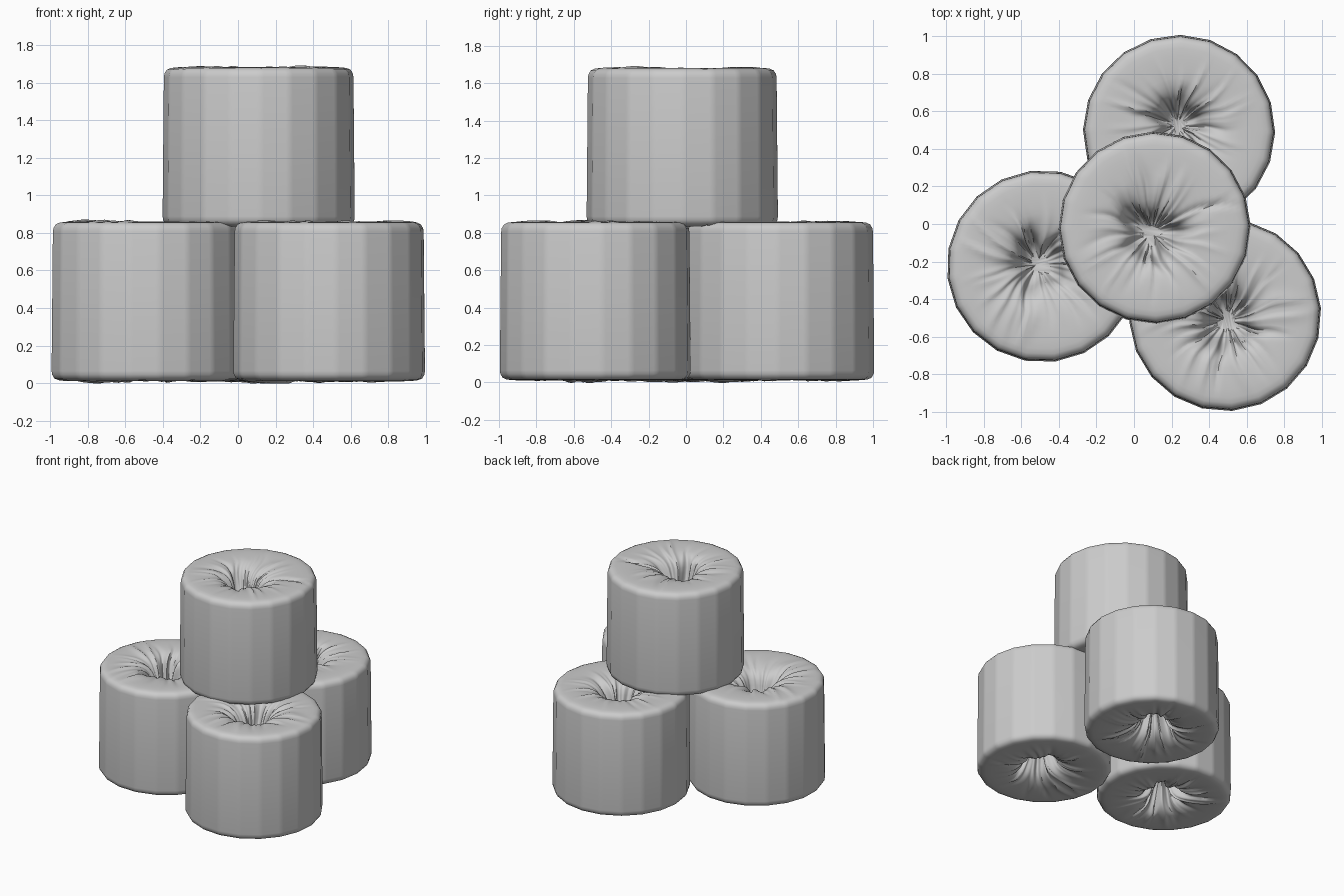
import bpy
import math
import random

# Remove the default cube
cube = bpy.data.objects.get("Cube")
if cube:
    bpy.data.objects.remove(cube, do_unlink=True)

GREY = (0.6, 0.6, 0.6, 1)
wrap = bpy.data.materials.new("wrapper_grey")
wrap.use_nodes = True
wrap.diffuse_color = GREY
bsdf = wrap.node_tree.nodes["Principled BSDF"]
bsdf.inputs["Base Color"].default_value = GREY
bsdf.inputs["Roughness"].default_value = 0.8

SEGS = 160
FACETS = 20
RADIUS = 0.503
HALF = 0.435

# Tucked end, from the rounded rim inwards: radius and drop below the end plane
END = [(0.503, 0.065), (0.50, 0.045), (0.488, 0.025), (0.468, 0.016),
       (0.44, 0.012), (0.40, 0.011), (0.36, 0.011), (0.32, 0.013),
       (0.28, 0.016), (0.245, 0.022), (0.21, 0.032), (0.18, 0.046),
       (0.155, 0.066), (0.135, 0.095), (0.12, 0.13), (0.105, 0.17),
       (0.085, 0.21), (0.05, 0.235)]


def make_folds(rng):
    """Random creases running from the hole towards the rim."""
    folds = []
    count = 30
    for i in range(count):
        folds.append(dict(
            angle=(i + rng.uniform(-0.4, 0.4)) * math.tau / count,
            twist=rng.uniform(-0.9, 0.9),
            width=rng.uniform(0.010, 0.024),
            height=rng.choice([-1, 1, 1]) * rng.uniform(0.005, 0.017),
            reach=rng.uniform(0.3, 0.5)))
    return folds


def fold_height(folds, r, theta):
    """Sum of creases, each steep on one side and soft on the other."""
    total = 0
    for f in folds:
        if r > f["reach"]:
            continue
        turn = theta - f["angle"] - f["twist"] * (r - 0.15)
        d = math.remainder(turn, math.tau) * max(r, 0.1)
        w = f["width"] * (0.5 if d * f["twist"] > 0 else 1.4)
        fade = min(1, (f["reach"] - r) / 0.15)
        total += f["height"] * fade * math.exp(-(d / w) ** 2)
    return total


def end_rings(rng, sign):
    """Rings of points for one gathered end, rim first."""
    folds = make_folds(rng)
    waves = [(k, rng.uniform(0, math.tau), rng.uniform(0.05, 0.12)) for k in (2, 3, 5, 9)]
    shift = rng.uniform(0, math.tau)
    rings = []
    for r, drop in END:
        near = max(0, min(1, (0.26 - r) / 0.12))
        ring = []
        for i in range(SEGS):
            t = i * math.tau / SEGS
            ragged = sum(a * math.sin(k * t + p) for k, p, a in waves)
            h = fold_height(folds, r, t)
            rr = r * (1 + near * ragged) - near * h * 1.2
            slip = 0.03 * near
            z = HALF - drop + h * (1 - 0.5 * near)
            z = min(z, HALF + 0.002)
            ring.append((rr * math.cos(t) + slip * math.cos(shift),
                         rr * math.sin(t) + slip * math.sin(shift), sign * z))
        rings.append(ring)
    return rings


def make_roll(name, location, turn, seed):
    rng = random.Random(seed)
    top, bottom = end_rings(rng, 1), end_rings(rng, -1)
    # Top hollow, rim, wall, rim and bottom hollow in one strip of rings
    rings = top[::-1] + bottom
    # Slightly faceted, tapered wall
    step = math.tau / FACETS
    points = []
    for ring in rings:
        for x, y, z in ring:
            t = math.atan2(y, x) % step - step / 2
            outer = max(0, min(1, (math.hypot(x, y) - 0.38) / 0.1))
            flat = 1.004 * math.cos(step / 2) / math.cos(t) + 0.006
            s = 1 + outer * (flat - 1 - 0.008 * z / HALF)
            points.append((x * s, y * s, z))
    faces = []
    for j in range(len(rings) - 1):
        for i in range(SEGS):
            k = (i + 1) % SEGS
            a, b = j * SEGS, (j + 1) * SEGS
            faces.append((a + i, b + i, b + k, a + k))
    # Close the bottom of each hollow
    faces.append(tuple(range(SEGS)))
    last = (len(rings) - 1) * SEGS
    faces.append(tuple(last + i for i in reversed(range(SEGS))))

    mesh = bpy.data.meshes.new(name)
    mesh.from_pydata(points, [], faces)
    mesh.materials.append(wrap)
    mesh.update()
    roll = bpy.data.objects.new(name, mesh)
    bpy.context.collection.objects.link(roll)
    roll.location = location
    roll.rotation_euler.z = turn
    bpy.ops.object.select_all(action="DESELECT")
    roll.select_set(True)
    bpy.context.view_layer.objects.active = roll
    bpy.ops.object.shade_smooth_by_angle(angle=math.radians(50))


# Three rolls on the ground and one stacked on top
make_roll("back_roll", (0.24, 0.495, HALF), 0.3, 1)
make_roll("right_roll", (-0.485, -0.225, HALF), 1.7, 2)
make_roll("left_roll", (0.485, -0.485, HALF), 2.9, 3)
make_roll("top_roll", (0.11, -0.02, HALF + 0.823), 4.1, 4)
